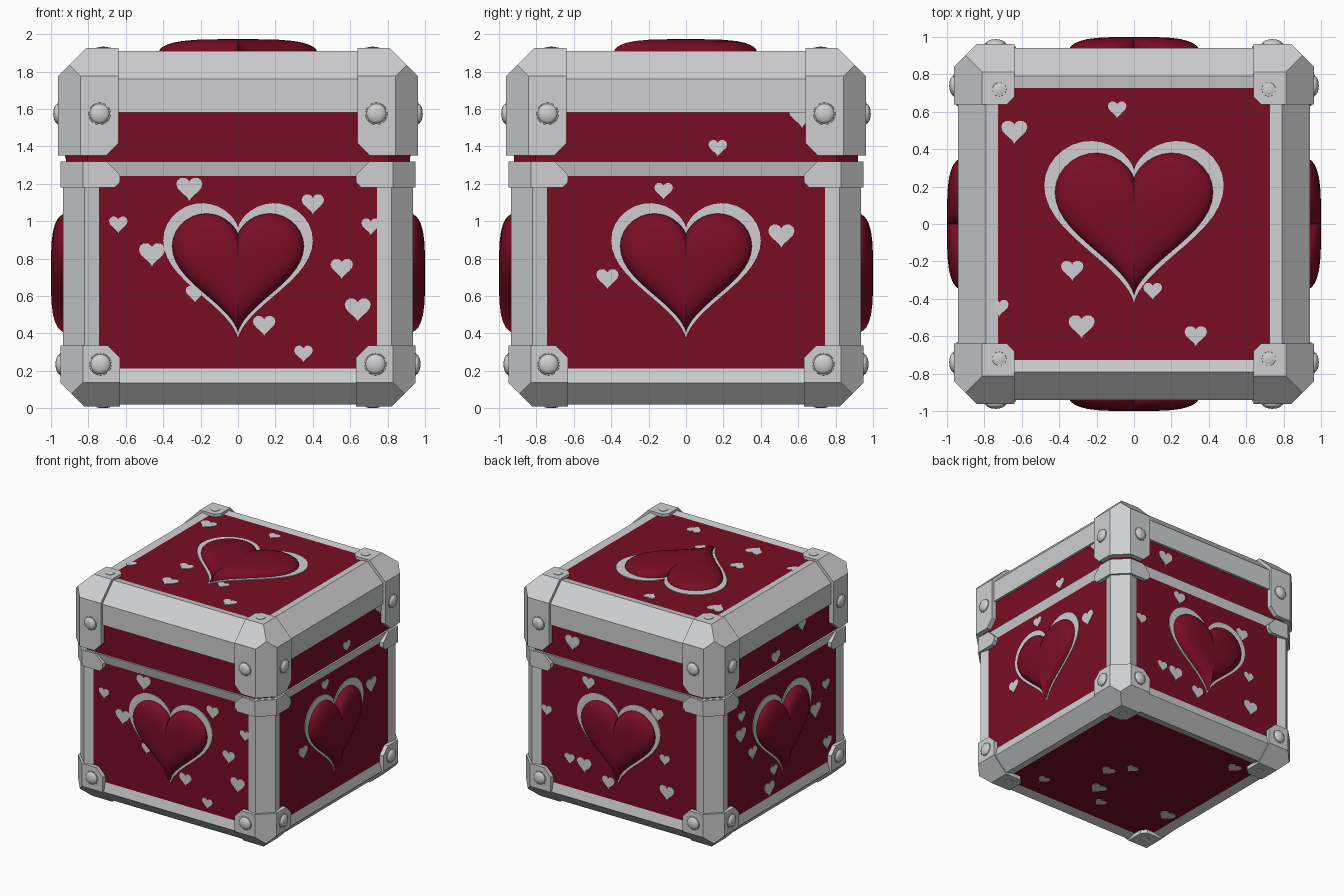
import bpy, bmesh, math
from mathutils import Vector, Matrix

cube = bpy.data.objects.get("Cube")
if cube:
    bpy.data.objects.remove(cube)


def material(name, rgb):
    m = bpy.data.materials.new(name)
    m.use_nodes = True
    m.diffuse_color = (*rgb, 1)
    m.node_tree.nodes["Principled BSDF"].inputs["Base Color"].default_value = (*rgb, 1)
    return m


GREY = material("light grey", (0.62, 0.625, 0.635))
RED = material("deep red", (0.19, 0.004, 0.017))


def finish(bm, name, mats, mirror=False, smooth=False):
    bmesh.ops.recalc_face_normals(bm, faces=bm.faces)
    mesh = bpy.data.meshes.new(name)
    bm.to_mesh(mesh)
    bm.free()
    for m in mats:
        mesh.materials.append(m)
    for p in mesh.polygons:
        p.use_smooth = smooth
    ob = bpy.data.objects.new(name, mesh)
    bpy.context.collection.objects.link(ob)
    if mirror:
        mod = ob.modifiers.new("four corners", 'MIRROR')
        mod.use_axis = (True, True, False)
    return ob


def block(lo, hi, chamfers):
    """Box with flat chamfers; each is (edge direction, size)."""
    lo, hi = Vector(lo), Vector(hi)
    mid, half = (lo + hi) / 2, (hi - lo) / 2
    bm = bmesh.new()
    bmesh.ops.create_cube(bm, size=2, matrix=Matrix.Translation(mid) @ Matrix.Diagonal((*half, 1)))
    for d, size in chamfers:
        d = Vector(d)
        first = next(i for i in range(3) if d[i])
        co = mid + Vector(a * b for a, b in zip(half, d))
        co[first] -= d[first] * size
        bmesh.ops.bisect_plane(bm, geom=bm.verts[:] + bm.edges[:] + bm.faces[:], dist=1e-5,
                               plane_co=co, plane_no=d.normalized(), clear_outer=True)
        bmesh.ops.holes_fill(bm, edges=[e for e in bm.edges if e.is_boundary], sides=0)
    bmesh.ops.recalc_face_normals(bm, faces=bm.faces)
    bm.normal_update()
    return bm


def recess(bm, rule, width, depth):
    faces = [f for f in bm.faces if rule(f.normal)]
    bmesh.ops.inset_individual(bm, faces=faces, thickness=width, depth=-depth)
    for f in faces:
        f.material_index = 1


UPRIGHT = [((x, y, 0), 0.115) for x in (-1, 1) for y in (-1, 1)]


def rim(z, size):
    return [(d, size) for d in ((1, 0, z), (-1, 0, z), (0, 1, z), (0, -1, z))]


# Chest body and lid
bm = block((-0.935, -0.935, 0.02), (0.935, 0.935, 1.32), UPRIGHT + rim(-1, 0.115))
recess(bm, lambda n: n.z < 0.5 and max(map(abs, n)) > 0.99, 0.11, 0.02)
finish(bm, "body_frame", [GREY, RED])

finish(block((-0.92, -0.92, 1.3), (0.92, 0.92, 1.6), UPRIGHT), "lid_band", [RED])

bm = block((-0.94, -0.94, 1.58), (0.94, 0.94, 1.91), UPRIGHT + rim(1, 0.15))
recess(bm, lambda n: n.z > 0.99, 0.09, 0.01)
finish(bm, "lid_frame", [GREY, RED])

# Corner guards
OUTER = ((1, 1, 0), 0.12)
INNER = ((-1, -1, 0), 0.04)


def pair(a, z, size):
    return [((a, 0, z), size), ((0, a, z), size)]


for name, inner, outer, z0, z1, cuts in (
        ("lid_corners", 0.64, 0.962, 1.35, 1.925, pair(1, 1, 0.15) + pair(-1, -1, 0.065) + [INNER]),
        ("body_top_corners", 0.63, 0.95, 1.18, 1.318, pair(-1, 1, 0.07) + pair(-1, -1, 0.03)),
        ("body_bottom_corners", 0.63, 0.95, 0.008, 0.335,
         pair(1, -1, 0.13) + pair(-1, 1, 0.065) + [INNER])):
    bm = block((inner, inner, z0), (outer, outer, z1), [OUTER] + cuts)
    finish(bm, name, [GREY], mirror=True)


# Domed bolts with thin collars
def bolt(name, pos, normal, r, h):
    m = Matrix.Translation(pos) @ Vector(normal).to_track_quat('Z', 'Y').to_matrix().to_4x4()
    bm = bmesh.new()
    bmesh.ops.create_uvsphere(bm, u_segments=20, v_segments=12, radius=1,
                              matrix=m @ Matrix.Diagonal((r, r, h, 1)))
    finish(bm, name, [GREY], mirror=True, smooth=True)
    bm = bmesh.new()
    bmesh.ops.create_cone(bm, cap_ends=True, segments=20, radius1=r * 1.12, radius2=r * 1.08,
                          depth=0.008, matrix=m)
    finish(bm, name + "_collar", [GREY], mirror=True)


for name, at, z, out in (("lid_bolt", 0.74, 1.575, 0.962), ("body_bolt", 0.735, 0.235, 0.95)):
    bolt(name + "_front_back", (at, out, z), (0, 1, 0), 0.054, 0.026)
    bolt(name + "_sides", (out, at, z), (1, 0, 0), 0.054, 0.026)
bolt("top_bolt", (0.72, 0.72, 1.925), (0, 0, 1), 0.034, 0.008)
bolt("bottom_bolt", (0.72, 0.72, 0.008), (0, 0, -1), 0.034, 0.008)


# Hearts
def heart(width, n):
    """Heart outline, roughly centred on its own middle."""
    pts = []
    for i in range(n):
        t = 2 * math.pi * i / n
        y = 13 * math.cos(t) - 5 * math.cos(2 * t) - 2 * math.cos(3 * t) - math.cos(4 * t)
        y += 1.6 * max(math.cos(t), 0) ** 8
        pts.append(Vector((16 * math.sin(t) ** 3, y + 2.5, 0)) * width / 32)
    return pts


def plate(bm, m, width, n, thick=0.004):
    pts = heart(width, n)
    top = [bm.verts.new(m @ (p + Vector((0, 0, thick)))) for p in pts]
    low = [bm.verts.new(m @ (p - Vector((0, 0, 0.002)))) for p in pts]
    bm.faces.new(top)
    for i in range(n):
        j = (i + 1) % n
        bm.faces.new((top[i], low[i], low[j], top[j]))
    bm.faces.new(low[::-1])


def puffy_heart(name, m, width, height):
    bm = bmesh.new()
    pts = heart(width, 64)
    rings = []
    for s in (1, 0.985, 0.95, 0.9, 0.82, 0.7, 0.5, 0.25):
        h = height * math.sqrt(1 - s ** 4)
        rings.append([bm.verts.new(m @ Vector((p.x * s, p.y * s, h))) for p in pts])
    tip = bm.verts.new(m @ Vector((0, 0, height)))
    for i in range(64):
        j = (i + 1) % 64
        for a, b in zip(rings, rings[1:]):
            bm.faces.new((a[i], a[j], b[j], b[i]))
        bm.faces.new((rings[-1][i], rings[-1][j], tip))
    ob = finish(bm, name, [RED], smooth=True)
    bpy.ops.object.select_all(action='DESELECT')
    ob.select_set(True)
    bpy.context.view_layer.objects.active = ob
    bpy.ops.object.shade_smooth_by_angle(angle=math.radians(50))


def placed(u, v, n, dist):
    u, v, n = Vector(u), Vector(v), Vector(n)
    return Matrix.Translation(n * dist) @ Matrix((u, v, n)).transposed().to_4x4()


# Side name: axes, panel distance, big heart (height, width, puff), small hearts
X, Y, Z = Vector((1, 0, 0)), Vector((0, 1, 0)), Vector((0, 0, 1))
SIDES = {
    "front": (X, Z, -Y, 0.915, (0.735, 0.8, 0.085), [
        (-.64, .98), (-.26, 1.17), (.4, 1.09), (.71, .97), (-.46, .82),
        (.555, .745), (-.23, .61), (.64, .525), (.14, .44), (.35, .29)]),
    "left": (Y, Z, X, 0.915, (0.735, 0.8, 0.085), [
        (-.12, 1.16), (.51, .92), (-.42, .69), (.17, 1.39), (.62, 1.56)]),
    "back": (-X, Z, -(-Y), 0.915, (0.735, 0.8, 0.085), [
        (-.69, .82), (-.44, 1.47), (-.29, 1.16), (-.47, .46), (-.33, .44),
        (-.1, .35), (.44, .69), (.46, .41), (.37, 1.06)]),
    "right": (-Y, Z, -X, 0.915, (0.735, 0.8, 0.085), [
        (-.55, 1.05), (-.56, .89), (-.4, .68), (.6, .89), (.46, .72),
        (.62, .38), (-.11, .42), (-.17, .28), (-.09, 1.39), (.27, 1.53)]),
    "top": (X, Y, Z, 1.9, (0.01, 0.96, 0.073), [
        (-.09, .61), (-.64, .49), (-.33, -.25), (.1, -.36), (-.28, -.55),
        (.33, -.6), (-.72, -.45)]),
    "bottom": (-X, Y, -Z, -0.04, None, [
        (-.5, -.55), (-.07, -.38), (-.19, -.11), (-.06, .04), (.64, -.36),
        (.56, .58), (.09, -.54)]),
}
for side, (u, v, n, dist, big, spots) in SIDES.items():
    m = placed(u, v, n, dist)
    if big:
        at, width, puff = big
        centre = m @ Matrix.Translation((0, at, 0))
        bm = bmesh.new()
        plate(bm, centre, width, 64, 0.006)
        finish(bm, side + "_heart_border", [GREY])
        puffy_heart(side + "_heart", centre @ Matrix.Translation((0, -0.012, 0)), width * 0.885, puff)
    bm = bmesh.new()
    for i, (a, b) in enumerate(spots):
        on_lid = n.z == 0 and b > 1.3
        out = 0.005 if on_lid else 0
        plate(bm, m @ Matrix.Translation((a, b, out)), 0.1 + 0.02 * (i * 2 % 3), 24)
    finish(bm, side + "_small_hearts", [GREY])
